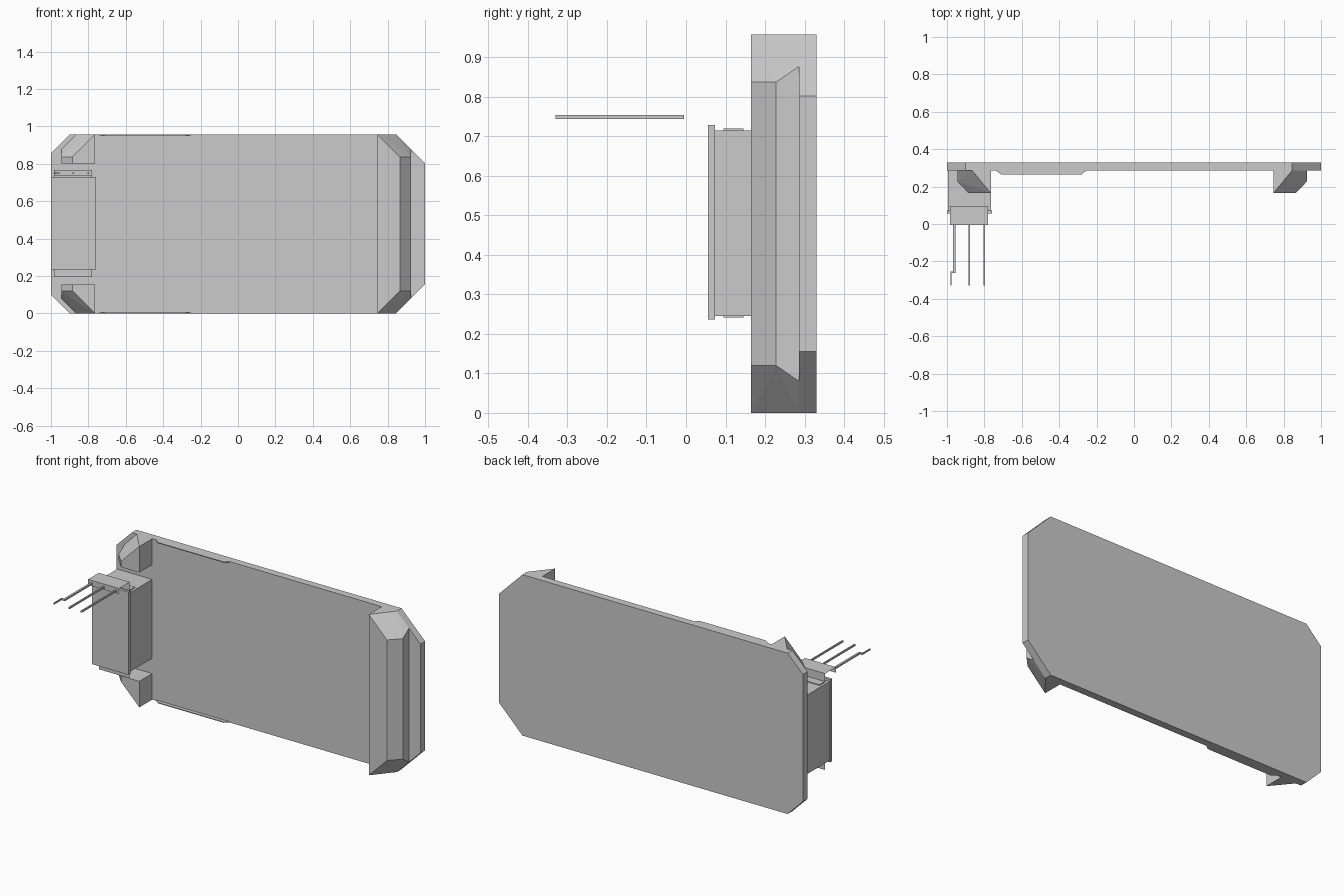
import bpy, bmesh

if "Cube" in bpy.data.objects:
    bpy.data.objects.remove(bpy.data.objects["Cube"])

H = 0.957            # overall height
FRONT, BACK = 0.286, 0.33   # panel faces in y


def finish(name, bm):
    bmesh.ops.recalc_face_normals(bm, faces=bm.faces)
    me = bpy.data.meshes.new(name)
    bm.to_mesh(me)
    bm.free()
    ob = bpy.data.objects.new(name, me)
    bpy.context.collection.objects.link(ob)
    return ob


def hull(name, points):
    """Convex solid around points, with coplanar triangles merged."""
    bm = bmesh.new()
    for p in points:
        bm.verts.new(p)
    res = bmesh.ops.convex_hull(bm, input=bm.verts)
    loose = [v for v in bm.verts if not v.link_faces]
    bmesh.ops.delete(bm, geom=loose, context='VERTS')
    bmesh.ops.dissolve_limit(bm, angle_limit=0.01, verts=bm.verts, edges=bm.edges)
    return finish(name, bm)


def box(name, x, y, z):
    return hull(name, [(a, b, c) for a in x for b in y for c in z])


def flip(points):
    return [(x, y, H - z) for x, y, z in points]


# Main panel with cut corners
outline = [(-1, 0.1), (-0.9, 0), (0.845, 0), (1, 0.155),
           (1, H - 0.155), (0.845, H), (-0.9, H), (-1, H - 0.1)]
hull("panel", [(x, y, z) for x, z in outline for y in (FRONT, BACK)])

# Thin lips on the top and bottom edges
lip = [(x, y, z) for x, y in ((-0.74, FRONT), (-0.71, 0.265), (-0.28, 0.265), (-0.255, FRONT))
       for z in (0, 0.005)]
hull("bottom_lip", lip)
hull("top_lip", flip(lip))

# Bevelled end shape shared by the right rail and the left corner blocks
profile_end = [(0.745, FRONT, 0), (0.745, 0.165, 0), (0.845, FRONT, 0),
               (0.865, 0.165, 0.12), (0.925, 0.228, 0.12), (0.925, FRONT, 0.08)]
hull("right_rail", profile_end + flip(profile_end))

corner = [(-x - 0.02, y, z) for x, y, z in profile_end]
corner += [(x, y, 0.155) for x, y, z in corner]
# keep the flat inner cap to the rail's cross-section
hull("bottom_left_block", corner)
hull("top_left_block", flip(corner))

# Connector housing and its front flange
box("housing", (-0.995, -0.765), (0.072, FRONT), (0.245, 0.715))
box("housing_flange", (-1.0, -0.76), (0.056, 0.073), (0.236, 0.728))
box("housing_insert", (-0.98, -0.78), (0.095, 0.145), (0.242, 0.72))

# Folded sheet: up through the housing, forward, then down
path = [(0.096, 0.195), (0.096, 0.768), (-0.005, 0.768), (-0.005, 0.735)]
bm = bmesh.new()
rows = [[bm.verts.new((x, y, z)) for x in (-0.983, -0.78)] for y, z in path]
for a, b in zip(rows, rows[1:]):
    bm.faces.new((a[0], a[1], b[1], b[0]))
finish("folded_bracket", bm)

# Contact pins
PZ = (0.744, 0.754)
for i, x in enumerate((-0.88, -0.80)):
    box(f"pin_{i + 1}", (x - 0.004, x + 0.004), (-0.33, -0.005), PZ)
box("stepped_pin", (-0.967, -0.955), (-0.258, -0.005), PZ)
box("stepped_pin_foot", (-0.982, -0.955), (-0.262, -0.255), PZ)
box("stepped_pin_tip", (-0.982, -0.977), (-0.33, -0.255), PZ)
